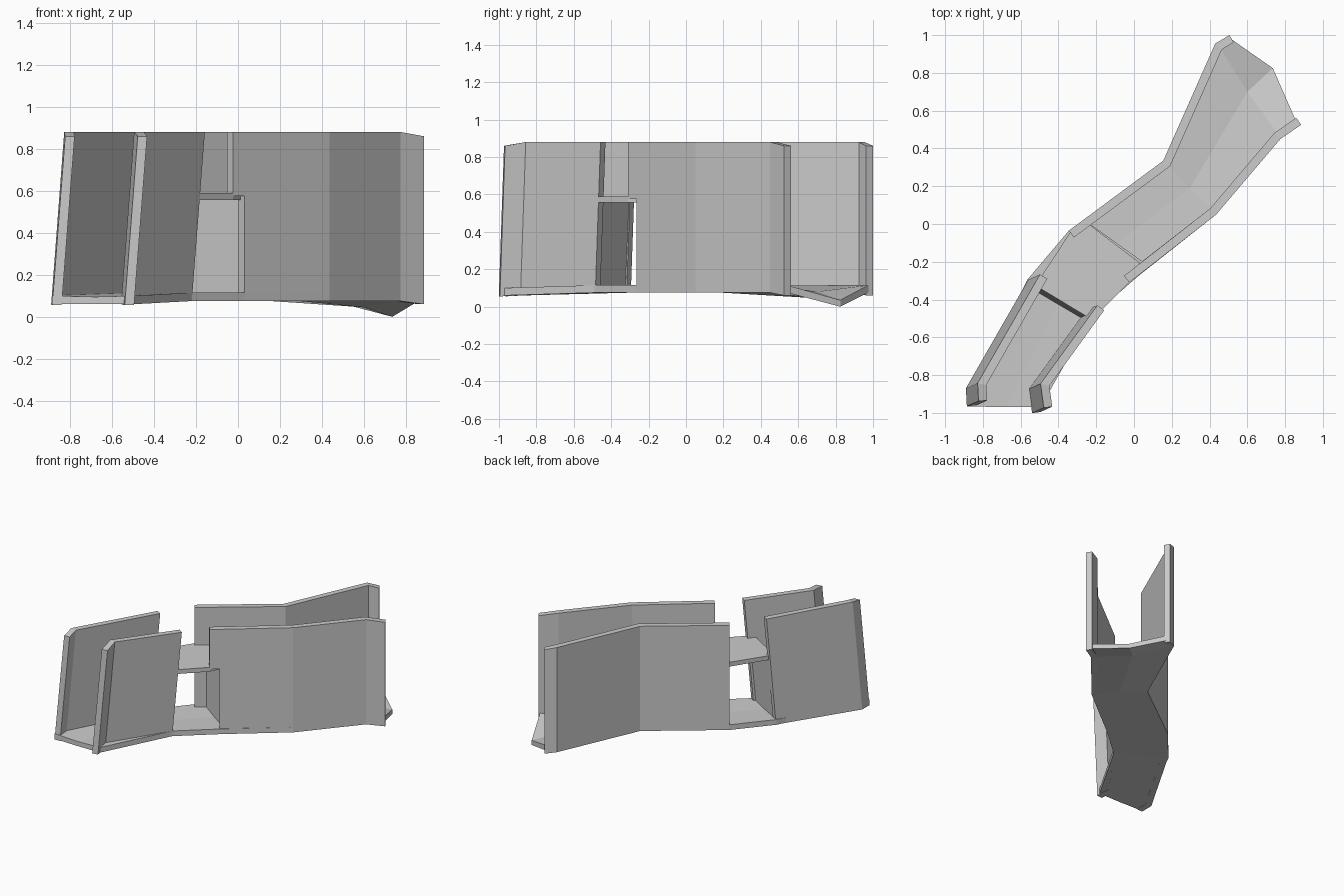
import bpy
from mathutils import Vector

if "Cube" in bpy.data.objects:
    bpy.data.objects.remove(bpy.data.objects["Cube"])


def make(name, verts, faces):
    me = bpy.data.meshes.new(name)
    me.from_pydata([tuple(v) for v in verts], [], faces)
    me.update()
    ob = bpy.data.objects.new(name, me)
    bpy.context.collection.objects.link(ob)
    # consistent outward normals
    import bmesh
    bm = bmesh.new()
    bm.from_mesh(me)
    bmesh.ops.recalc_face_normals(bm, faces=bm.faces)
    bm.to_mesh(me)
    bm.free()
    return ob


def wall(name, path, side, shear=(0, 0), thick=0.045):
    """Wall along its outer base line; path = (x, y, z_bottom, z_top)."""
    pts = [Vector(p[:2]) for p in path]
    n = len(pts)
    norms = []
    for a, b in zip(pts, pts[1:]):
        d = (b - a).normalized()
        norms.append(Vector((-d.y, d.x)) * side)
    verts, faces = [], []
    sh = Vector(shear)
    for i, p in enumerate(pts):
        a, b = norms[max(i - 1, 0)], norms[min(i, n - 2)]
        off = (a + b) / (1 + a.dot(b)) * thick
        z0, z1 = path[i][2:]
        for q, s, z in ((p, 0, z0), (p + off, 0, z0), (p + off, 1, z1), (p, 1, z1)):
            q = q + sh * s
            verts.append((q.x, q.y, z))
    for i in range(n - 1):
        for k in range(4):
            j = (k + 1) % 4
            faces.append((i * 4 + k, i * 4 + j, i * 4 + 4 + j, i * 4 + 4 + k))
    faces += [(0, 1, 2, 3), tuple(n * 4 - 4 + k for k in range(4))]
    return make(name, verts, faces)


def slab(name, outline, z0, z1):
    n = len(outline)
    verts = [(x, y, z) for z in (z0, z1) for x, y in outline]
    faces = [tuple(range(n)), tuple(range(n, 2 * n))]
    faces += [(i, (i + 1) % n, n + (i + 1) % n, n + i) for i in range(n)]
    return make(name, verts, faces)


B, T, M = 0.075, 0.88, 0.575

# leaning walls of the front passage
lean = (0.062, 0.028)
wall("front_left_wall", [(-0.885, -0.965, 0.055, 0.86), (-0.89, -0.87, 0.06, T),
                         (-0.56, -0.295, B, T)], -1, lean)
wall("front_right_wall", [(-0.495, -0.995, 0.055, 0.86), (-0.51, -0.885, 0.06, T),
                          (-0.22, -0.485, B, T)], 1, lean)

# upright walls of the rear passage; the right one steps back below the bridge
wall("rear_left_wall", [(-0.345, -0.035, B, T), (0.155, 0.335, B, T),
                        (0.43, 0.955, B, T), (0.505, 1.0, 0.06, 0.86)], -1)
right_bend = [(0.435, 0.05), (0.775, 0.45)]
wall("rear_right_wall_lower", [(0.03, -0.265, B, M)] + [(x, y, B, M) for x, y in right_bend]
     + [(0.885, 0.525, 0.06, M)], 1)
wall("rear_right_wall_upper", [(-0.025, -0.31, M, T)] + [(x, y, M, T) for x, y in right_bend]
     + [(0.885, 0.525, M, 0.86)], 1)

# floor: left, middle and right point per cross-section, drooping lip at the rear
rows = [((-0.885, -0.965), (-0.68, -0.97), (-0.495, -0.97), 0.0),
        ((-0.565, -0.295), (-0.39, -0.39), (-0.22, -0.485), 0.0),
        ((-0.345, -0.035), (-0.16, -0.155), (0.03, -0.27), 0.0),
        ((0.155, 0.335), (0.295, 0.19), (0.435, 0.05), 0.0),
        ((0.45, 0.94), (0.60, 0.70), (0.775, 0.46), 0.03),
        ((0.52, 0.975), (0.735, 0.825), (0.86, 0.54), 0.075)]
verts, faces = [], []
for r, (l, m, rt, drop) in enumerate(rows):
    z = 0.06 if r == 0 else B
    verts += [(*l, z), (*m, z - drop), (*rt, z),
              (*rt, z + 0.04), (*m, z - drop + 0.035), (*l, z + 0.04)]
for r in range(len(rows) - 1):
    for k in range(6):
        j = (k + 1) % 6
        faces.append((r * 6 + k, r * 6 + j, r * 6 + 6 + j, r * 6 + 6 + k))
e = len(verts) - 6
for o in (0, e):
    faces += [(o, o + 1, o + 4, o + 5), (o + 1, o + 2, o + 3, o + 4)]
make("floor", verts, faces)

# bridge over the cross passage and its two supporting partitions
slab("bridge_deck", [(-0.525, -0.33), (-0.49, -0.345), (-0.25, -0.49), (-0.19, -0.475),
                     (-0.025, -0.31), (0.03, -0.205), (-0.24, 0.0), (-0.335, -0.04)], 0.557, 0.59)
wall("front_partition", [(-0.53, -0.35, 0.1, 0.58), (-0.25, -0.515, 0.1, 0.58)],
     1, (0.035, 0.02), 0.03)
wall("rear_partition", [(-0.27, -0.01, 0.1, 0.58), (0.03, -0.225, 0.1, 0.58)], 1, (0, 0), 0.03)
